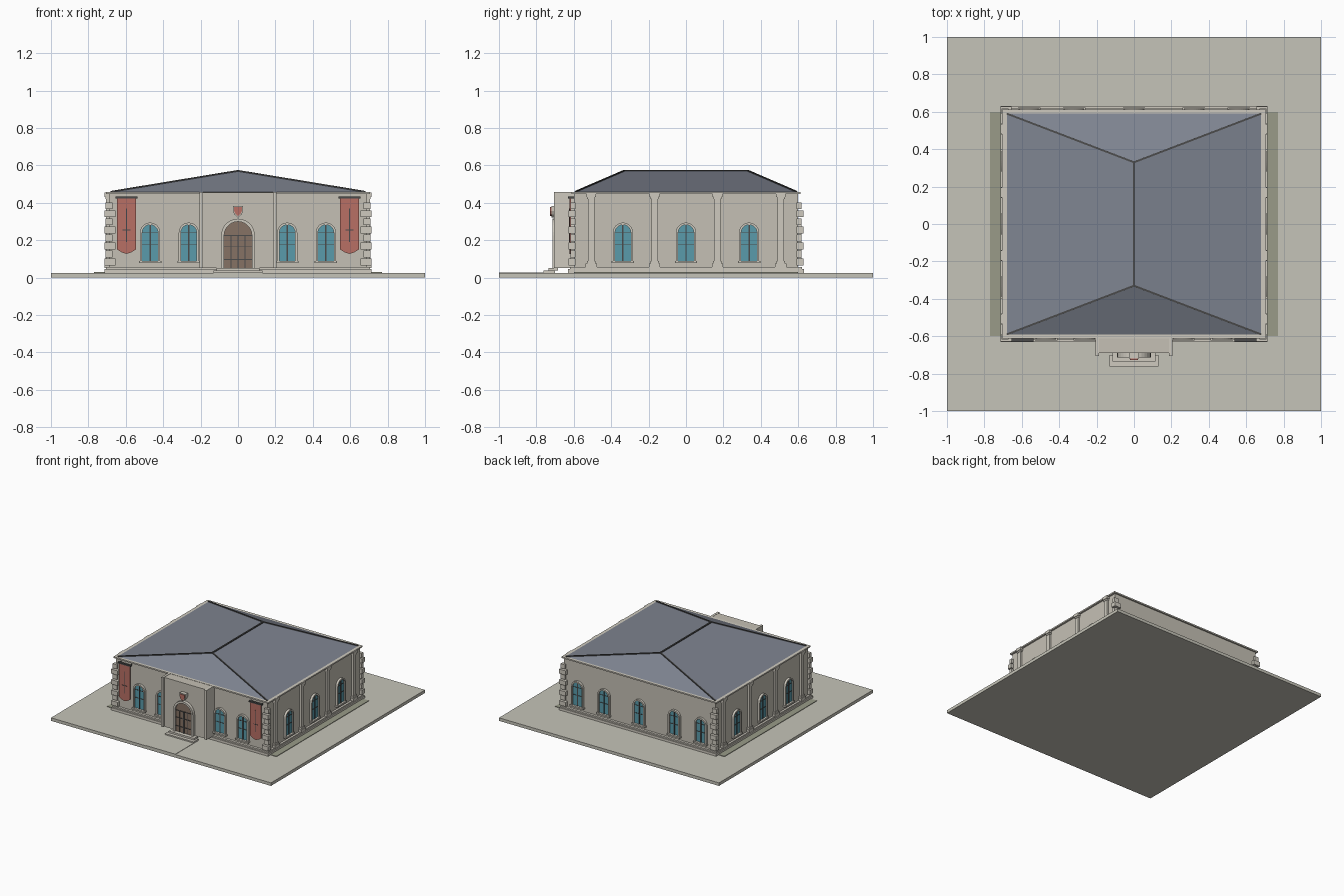
import bpy, bmesh
from math import pi, cos, sin
from mathutils import Matrix, Vector

if "Cube" in bpy.data.objects:
    bpy.data.objects.remove(bpy.data.objects["Cube"])


def material(name, r, g, b):
    m = bpy.data.materials.new(name)
    m.diffuse_color = (r, g, b, 1)
    m.use_nodes = True
    m.node_tree.nodes["Principled BSDF"].inputs["Base Color"].default_value = m.diffuse_color
    return m


STONE = material("stone", 0.56, 0.53, 0.46)
TRIM = material("trim", 0.62, 0.59, 0.52)
PAVING = material("paving", 0.56, 0.55, 0.48)
ROOF = material("slate", 0.21, 0.23, 0.28)
DARK = material("dark_metal", 0.07, 0.07, 0.07)
GLASS = material("glass", 0.10, 0.33, 0.41)
WOOD = material("wood", 0.24, 0.17, 0.13)
RED = material("red_cloth", 0.48, 0.16, 0.13)
GRASS = material("grass", 0.32, 0.33, 0.25)
HERE = Matrix.Identity(4)


def finish(name, bm, mat, place=HERE):
    bmesh.ops.recalc_face_normals(bm, faces=bm.faces)
    me = bpy.data.meshes.new(name)
    bm.to_mesh(me)
    bm.free()
    me.materials.append(mat)
    ob = bpy.data.objects.new(name, me)
    ob.matrix_world = place
    bpy.context.collection.objects.link(ob)
    return ob


def box(name, x0, x1, y0, y1, z0, z1, mat=STONE, place=HERE):
    bm = bmesh.new()
    m = Matrix.Translation(((x0 + x1) / 2, (y0 + y1) / 2, (z0 + z1) / 2)) @ \
        Matrix.Diagonal((abs(x1 - x0), abs(y1 - y0), abs(z1 - z0), 1))
    bmesh.ops.create_cube(bm, size=1, matrix=m)
    return finish(name, bm, mat, place)


def prism(name, pts, y0, y1, mat, place=HERE):
    """Extrude an x-z outline from y0 to y1."""
    bm = bmesh.new()
    a = [bm.verts.new((x, y0, z)) for x, z in pts]
    b = [bm.verts.new((x, y1, z)) for x, z in pts]
    bm.faces.new(a)
    bm.faces.new(b)
    for i in range(len(pts)):
        j = (i + 1) % len(pts)
        bm.faces.new((a[i], a[j], b[j], b[i]))
    return finish(name, bm, mat, place)


def arch(r, z0, spring, n=14):
    return [(-r, z0)] + [(-r * cos(pi * i / n), spring + r * sin(pi * i / n))
                         for i in range(n + 1)] + [(r, z0)]


def arch_frame(name, r, t, z0, spring, depth, mat, place):
    """Arched surround, open at the bottom."""
    outer, inner = arch(r + t, z0, spring), arch(r, z0, spring)
    prism(name, outer + inner[::-1], -depth, 0, mat, place)


def beam(name, p, q, w, mat):
    p, q = Vector(p), Vector(q)
    d = q - p
    m = Matrix.Translation((p + q) / 2) @ d.to_track_quat('Z', 'Y').to_matrix().to_4x4()
    return box(name, -w / 2, w / 2, -w / 2, w / 2, -d.length / 2, d.length / 2, mat, m)


def on_wall(side, u):
    """Local frame on a wall: -y points outward."""
    loc, ang = {"front": ((u, -0.60, 0), 0), "back": ((u, 0.60, 0), pi),
                "right": ((0.69, u, 0), pi / 2), "left": ((-0.69, u, 0), -pi / 2)}[side]
    return Matrix.Translation(loc) @ Matrix.Rotation(ang, 4, 'Z')


def window(side, u):
    at, n = on_wall(side, u), side + "_window_"
    prism(n + "glass", arch(0.042, 0.09, 0.24), -0.006, 0, GLASS, at)
    arch_frame(n + "surround", 0.042, 0.012, 0.085, 0.24, 0.018, TRIM, at)
    box(n + "sill", -0.06, 0.06, -0.024, 0, 0.078, 0.09, TRIM, at)
    box(n + "mullion", -0.004, 0.004, -0.011, 0, 0.09, 0.28, DARK, at)
    for z in (0.175, 0.24):
        box(n + "bar", -0.042, 0.042, -0.009, 0, z - 0.002, z + 0.002, DARK, at)


def pilaster(side, u):
    at = on_wall(side, u)
    for part, w, d, z0, z1 in (("base", 0.03, 0.024, 0.05, 0.075), ("foot", 0.023, 0.019, 0.075, 0.09),
                               ("shaft", 0.017, 0.015, 0.09, 0.42), ("neck", 0.021, 0.018, 0.42, 0.432),
                               ("capital", 0.026, 0.023, 0.432, 0.456)):
        box("pilaster_" + part, -w, w, -d, 0, z0, z1, TRIM, at)


# Ground slab, path and side grass strips
box("ground_slab", -1, 1, -1, 1, 0, 0.025, PAVING)
box("path", -0.13, 0.13, -1, -0.755, 0.025, 0.028, PAVING)
for s in (-1, 1):
    box("grass_strip", s * 0.69, s * 0.77, -0.6, 0.6, 0.025, 0.029, GRASS)

# Main body: plinth, walls, cornice
box("plinth_lower", -0.715, 0.715, -0.63, 0.63, 0.025, 0.045, TRIM)
box("plinth_upper", -0.707, 0.707, -0.62, 0.62, 0.045, 0.056, TRIM)
box("walls", -0.69, 0.69, -0.60, 0.60, 0.05, 0.45)
box("cornice", -0.705, 0.705, -0.612, 0.612, 0.447, 0.458, TRIM)

# Hipped roof with ridge and hip cappings
bm = bmesh.new()
ex, ey, ry, ez, rz = 0.68, 0.59, 0.33, 0.458, 0.57
c = [bm.verts.new(v) for v in ((-ex, -ey, ez), (ex, -ey, ez), (ex, ey, ez), (-ex, ey, ez))]
r0, r1 = bm.verts.new((0, -ry, rz)), bm.verts.new((0, ry, rz))
for f in ((c[0], c[1], r0), (c[1], c[2], r1, r0), (c[2], c[3], r1), (c[3], c[0], r0, r1), c[::-1]):
    bm.faces.new(f)
finish("roof", bm, ROOF)
beam("ridge_cap", (0, -ry, rz), (0, ry, rz), 0.012, DARK)
for sx in (-1, 1):
    for sy in (-1, 1):
        beam("hip_cap", (sx * ex, sy * ey, ez), (0, sy * ry, rz), 0.01, DARK)

# Corner quoins, alternating long and short
for sx in (-1, 1):
    for sy in (-1, 1):
        for i in range(8):
            z = 0.065 + i * 0.043
            w, d = ((0.655, 0.627), (0.67, 0.617))[i % 2]
            box("quoin", sx * w, sx * (0.714 - 0.006 * (i % 2)), sy * 0.59, sy * d, z, z + 0.036, TRIM)

# Windows and side pilasters
for u in (-0.47, -0.263, 0.263, 0.47):
    window("front", u)
for u in (-0.56, -0.32, 0, 0.32, 0.56):
    window("back", u)
for side in ("left", "right"):
    for u in (-0.337, 0, 0.337):
        window(side, u)
    for u in (-0.507, -0.168, 0.168, 0.507):
        pilaster(side, u)

# Entrance bay with corner strips and steps
box("entrance_bay", -0.195, 0.195, -0.69, -0.59, 0.052, 0.456)
for s in (-1, 1):
    box("bay_corner_strip", s * 0.187, s * 0.206, -0.705, -0.59, 0.052, 0.458, TRIM)
box("lower_step", -0.13, 0.13, -0.762, -0.70, 0.025, 0.038, TRIM)
box("upper_step", -0.115, 0.115, -0.735, -0.685, 0.038, 0.052, TRIM)

# Arched double door
door = Matrix.Translation((0, -0.69, 0))
prism("door", arch(0.074, 0.052, 0.225, 20), -0.012, 0, WOOD, door)
arch_frame("door_surround", 0.074, 0.016, 0.052, 0.225, 0.025, TRIM, door)
box("door_seam", -0.003, 0.003, -0.018, 0, 0.052, 0.225, DARK, door)
box("door_transom", -0.074, 0.074, -0.016, 0, 0.223, 0.229, DARK, door)
for s in (-1, 1):
    box("door_strip", s * 0.036, s * 0.039, -0.015, 0, 0.052, 0.225, DARK, door)
    for z in (0.095, 0.165):
        box("door_hinge_band", s * 0.004, s * 0.074, -0.016, 0, z, z + 0.005, DARK, door)

# Plain shield over the door
shield = [(-1, 1), (1, 1), (1, 0.1), (0.65, -0.5), (0, -1), (-0.65, -0.5), (-1, 0.1)]
prism("shield_rim", [(x * 0.027, 0.352 + z * 0.032) for x, z in shield], -0.03, 0, TRIM, door)
prism("shield_face", [(x * 0.021, 0.353 + z * 0.025) for x, z in shield], -0.036, -0.03, RED, door)

# Hanging banners with poles
for s in (-1, 1):
    at = on_wall("front", s * 0.596)
    prism("banner", [(-0.05, 0.425), (0.05, 0.425), (0.05, 0.15), (0.025, 0.135), (0, 0.127),
                     (-0.025, 0.135), (-0.05, 0.15)], -0.024, -0.016, RED, at)
    box("banner_pole", -0.058, 0.058, -0.03, -0.012, 0.424, 0.434, DARK, at)
    box("banner_stripe", -0.002, 0.002, -0.026, -0.02, 0.19, 0.37, DARK, at)
    box("banner_cross_stripe", -0.022, 0.022, -0.026, -0.02, 0.252, 0.256, DARK, at)
    for k in (-1, 1):
        box("banner_bracket", k * 0.045, k * 0.052, -0.02, 0, 0.424, 0.434, DARK, at)
